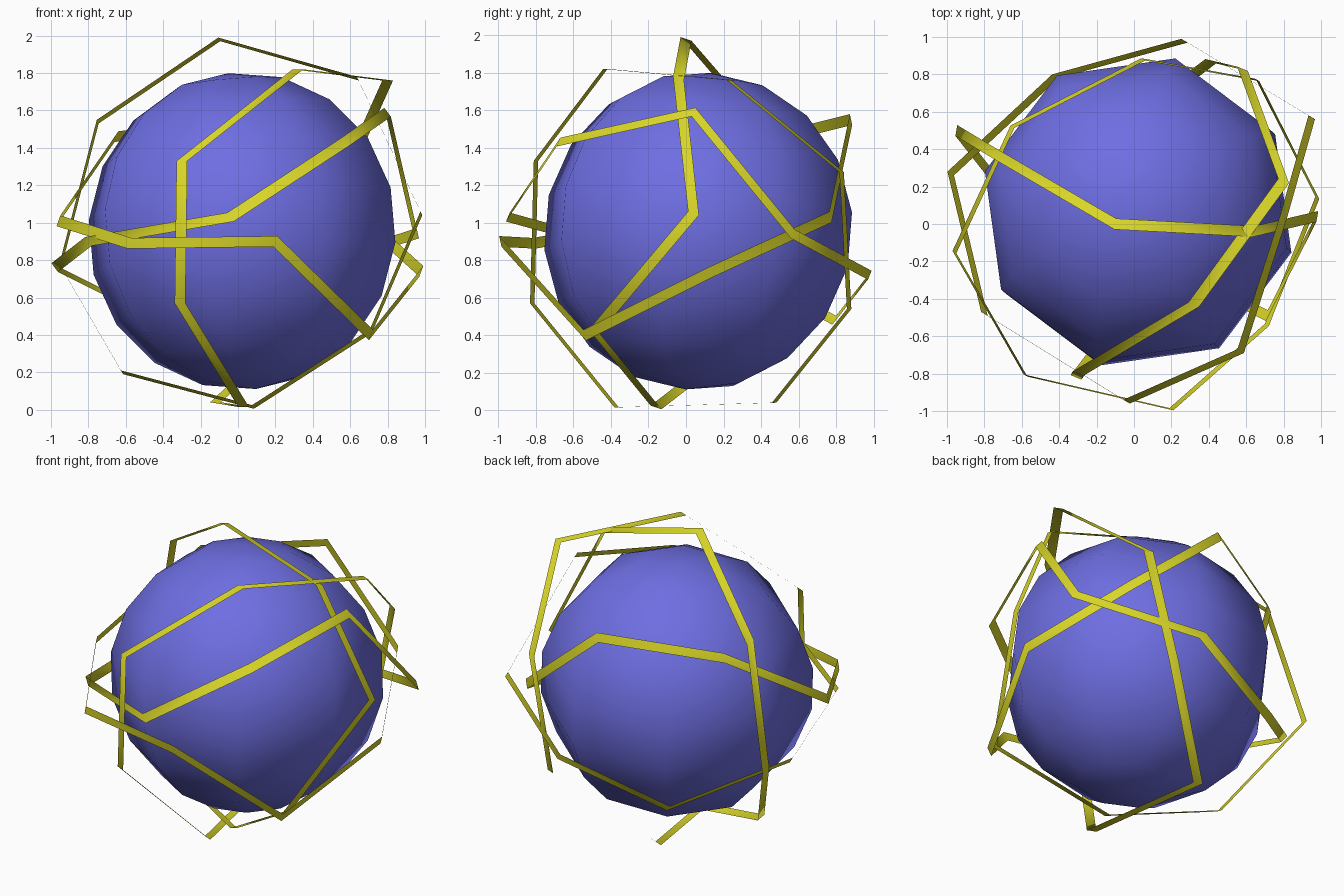
import bpy, bmesh, math
from mathutils import Vector, Matrix

if "Cube" in bpy.data.objects:
    bpy.data.objects.remove(bpy.data.objects["Cube"])

CENTRE = Vector((0.02, 0.03, 0.96))
WIDTH = 0.062


def material(name, rgb):
    m = bpy.data.materials.new(name)
    m.diffuse_color = (*rgb, 1)
    m.use_nodes = True
    m.node_tree.nodes["Principled BSDF"].inputs["Base Color"].default_value = m.diffuse_color
    return m


blue = material("periwinkle blue", (0.155, 0.155, 0.76))
yellow = material("bright mustard yellow", (0.70, 0.68, 0.022))


def finish(name, bm, mat):
    mesh = bpy.data.meshes.new(name)
    bm.to_mesh(mesh)
    bm.free()
    mesh.materials.append(mat)
    for p in mesh.polygons:
        p.use_smooth = True
    ob = bpy.data.objects.new(name, mesh)
    bpy.context.collection.objects.link(ob)
    return ob


# Eight-segment core ball with a slightly tilted pole
bm = bmesh.new()
bmesh.ops.create_uvsphere(bm, u_segments=8, v_segments=9, radius=0.85)
core = finish("core_ball", bm, blue)
pole = Vector((-0.087, 0.08, 1)).normalized()
tilt = Vector((0, 0, 1)).rotation_difference(pole).to_matrix().to_4x4()
core.data.transform(tilt @ Matrix.Rotation(math.radians(-14.5), 4, 'Z'))
core.location = (0.022, 0.065, 0.955)


# Flat closed ribbon through eight corners, its width laid along one axis
def ribbon(name, axis, corners):
    side = Vector(axis).normalized() * WIDTH / 2
    pts = [Vector(p) for p in corners]
    n = len(pts)
    bm = bmesh.new()
    rows = [(bm.verts.new(p - side), bm.verts.new(p + side)) for p in pts]
    for i in range(n):
        (a, b), (c, d) = rows[i], rows[(i + 1) % n]
        bm.faces.new((a, c, d, b))
    bm.normal_update()
    # face the outside of the ring
    if sum(f.normal.dot(f.calc_center_median() - CENTRE) for f in bm.faces) < 0:
        bmesh.ops.reverse_faces(bm, faces=bm.faces[:])
    return finish(name, bm, yellow)


ribbon("side_ribbon", (0.92, -0.38, 0.0), [
    (0.80, 0.23, 1.76), (0.32, -0.43, 1.82), (-0.30, -0.80, 1.33), (-0.31, -0.82, 0.57),
    (0.03, -0.37, 0.015), (-0.12, 0.47, 0.04), (0.41, 0.87, 0.54), (0.58, 0.83, 1.27)])
ribbon("lower_waist_ribbon", (0.33, -0.20, 0.92), [
    (0.71, -0.54, 0.40), (0.98, 0.14, 0.74), (0.66, 0.77, 1.03), (0.05, 0.88, 1.55),
    (-0.65, 0.52, 1.46), (-0.96, -0.15, 1.01), (-0.58, -0.81, 0.89), (0.20, -0.99, 0.90)])
ribbon("upper_waist_ribbon", (-0.56, 0.32, 0.76), [
    (-0.04, -0.95, 1.03), (0.57, -0.68, 1.43), (0.80, 0.04, 1.59), (0.95, 0.57, 0.94),
    (0.27, 0.98, 0.72), (-0.42, 0.79, 0.48), (-0.98, 0.27, 0.76), (-0.80, -0.48, 0.90)])
ribbon("top_ribbon", (0.16, 0.93, -0.31), [
    (-0.10, 0.0, 1.98), (0.64, -0.04, 1.77), (0.98, 0.04, 1.05), (0.71, -0.49, 0.42),
    (0.08, -0.16, 0.015), (-0.62, 0.08, 0.20), (-0.95, 0.50, 0.77), (-0.75, 0.38, 1.54)])
